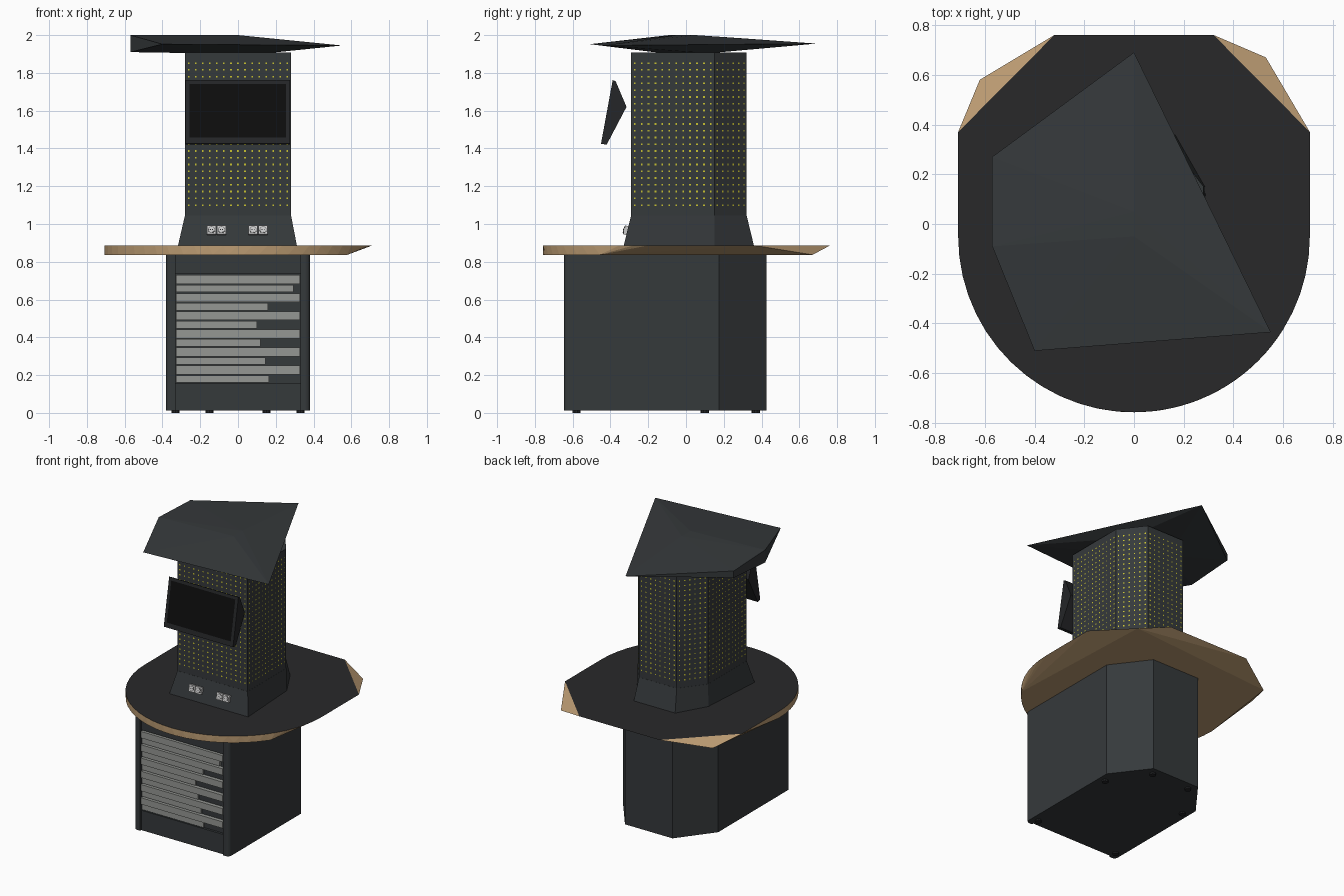
import bpy, bmesh, math
from mathutils import Vector, Matrix

if "Cube" in bpy.data.objects:
    bpy.data.objects.remove(bpy.data.objects["Cube"])


def mat(name, r, g, b):
    m = bpy.data.materials.new(name)
    m.diffuse_color = (r, g, b, 1)
    m.use_nodes = True
    m.node_tree.nodes["Principled BSDF"].inputs["Base Color"].default_value = m.diffuse_color
    return m


STEEL = mat("dark_steel", .036, .041, .044)
TOP = mat("dark_laminate", .022, .022, .023)
WOOD = mat("wood", .5, .33, .17)
GREY = mat("drawer_grey", .3, .31, .295)
YELLOW = mat("yellow", .6, .56, .03)
BLACK = mat("screen_black", .004, .004, .004)
FRAME = mat("frame_black", .018, .019, .021)
WHITE = mat("socket_white", .75, .75, .72)
HOLE = mat("socket_hole", .2, .2, .2)


def finish(name, bm, *mats):
    me = bpy.data.meshes.new(name)
    bmesh.ops.recalc_face_normals(bm, faces=bm.faces)
    bm.to_mesh(me)
    bm.free()
    ob = bpy.data.objects.new(name, me)
    bpy.context.collection.objects.link(ob)
    for m in mats:
        me.materials.append(m)
    return ob


def loft(name, low, high, m):
    """Closed solid between two matching rings of 3D points."""
    bm = bmesh.new()
    a = [bm.verts.new(p) for p in low]
    b = [bm.verts.new(p) for p in high]
    n = len(a)
    for i in range(n):
        j = (i + 1) % n
        bm.faces.new((a[i], a[j], b[j], b[i]))
    bm.faces.new(a[::-1])
    bm.faces.new(b)
    return finish(name, bm, m)


def prism(name, plan, z0, z1, m):
    return loft(name, [(x, y, z0) for x, y in plan], [(x, y, z1) for x, y in plan], m)


def box(name, x0, x1, y0, y1, z0, z1, m):
    return prism(name, [(x0, y0), (x1, y0), (x1, y1), (x0, y1)], z0, z1, m)


def hull(name, pts, *mats):
    bm = bmesh.new()
    for p in pts:
        bm.verts.new(p)
    r = bmesh.ops.convex_hull(bm, input=bm.verts)
    bmesh.ops.delete(bm, geom=[v for v in bm.verts if not v.link_faces], context='VERTS')
    bmesh.ops.dissolve_limit(bm, angle_limit=.01, verts=bm.verts, edges=bm.edges)
    bmesh.ops.recalc_face_normals(bm, faces=bm.faces)
    if len(mats) > 1:  # second material on faces pointing up
        for f in bm.faces:
            f.material_index = int(f.normal.z > .95)
    return finish(name, bm, *mats)


def plan(hw, front, side, back, bw):
    """Rectangle with chamfered back corners, counter-clockwise."""
    return [(-hw, front), (hw, front), (hw, side), (bw, back), (-bw, back), (-hw, side)]


# cabinet body, front posts and feet
prism("cabinet_body", plan(.38, -.615, .175, .425, .19), .012, .835, STEEL)
for s, side in ((-1, "left"), (1, "right")):
    arc = [(s * (.355 + .025 * math.cos(t)), -.62 - .025 * math.sin(t))
           for t in [math.pi / 2 * i / 5 for i in range(6)]]
    post = prism("cabinet_post_" + side, [(s * .33, -.60), (s * .38, -.60)] + arc + [(s * .33, -.645)],
                 .012, .835, STEEL)
for i, (x, y) in enumerate([(s * a, b) for s in (-1, 1) for a, b in ((.33, -.58), (.33, .1), (.15, .37))]):
    bm = bmesh.new()
    bmesh.ops.create_cone(bm, cap_ends=True, segments=10, radius1=.022, radius2=.022, depth=.014,
                          matrix=Matrix.Translation((x, y, .007)))
    finish(f"foot_{i}", bm, FRAME)
box("cabinet_head_rail", -.33, .33, -.632, -.61, .735, .835, STEEL)
box("cabinet_plinth", -.33, .33, -.632, -.61, .012, .155, STEEL)

# drawers: full-width pull strip above a shorter recessed face strip
for i, right in enumerate((.295, .16, .10, .12, .145, .165)):
    z = .729 - .0957 * i
    box(f"drawer_pull_{i}", -.327, .327, -.642, -.61, z - .047, z, GREY)
    box(f"drawer_face_{i}", -.327, right, -.63, -.61, z - .09, z - .052, GREY)

# tabletop: rounded front, clipped back, underside drawn in on the right
R, CY = .707, -.05


def arc_pts(a0, a1, n, z):
    angs = [math.radians(a0 + (a1 - a0) * i / n) for i in range(n + 1)]
    return [(R * math.cos(a), CY + R * math.sin(a), z) for a in angs]


hull("tabletop",
     arc_pts(180, 360, 28, .885)
     + [(s * x, y, .885) for s in (-1, 1) for x, y in ((.707, .37), (.32, .76))]
     + arc_pts(180, 325, 22, .837) + [(.53, .67, .837), (-.62, .58, .837)],
     WOOD, TOP)

# column and flared skirt
col = plan(.28, -.29, .15, .32, .15)
prism("column", col, .88, 1.908, STEEL)
foot = [(-.318, -.33), (.312, -.33), (.285, .15), (.165, .36), (-.165, .36), (-.285, .15)]
loft("column_skirt", [(x, y, .884) for x, y in foot], [(x * 1.003, y * 1.003, 1.045) for x, y in col], STEEL)

# pegboard dots on every wall of the column
bm = bmesh.new()
h = .0045
for k in range(6):
    p, q = Vector((*col[k], 0)), Vector((*col[(k + 1) % 6], 0))
    d = (q - p).normalized()
    out = Vector((d.y, -d.x, 0)) * .002
    n = round((q - p).length / .0365)
    for i in range(n):
        c = p.lerp(q, (i + .5) / n) + out
        for j in range(22):
            z = 1.10 + j * .0358
            bm.faces.new([bm.verts.new(c + d * (a * h) + Vector((0, 0, z + b * h)))
                          for a, b in ((-1, -1), (1, -1), (1, 1), (-1, 1))])
finish("pegboard_dots", bm, YELLOW)

# faceted roof
hull("roof", [(0, .69, 1.955), (.55, -.435, 1.945), (-.40, -.51, 1.952),
              (-.57, -.09, 2), (-.57, .27, 1.985), (0, .05, 2), (0, -.05, 2),
              (-.57, -.09, 1.91), (-.57, .27, 1.935)]
     + [(x, y, 1.904) for x in (-.2, .15) for y in (-.12, .12)], STEEL)

# tilted monitor: wedge-shaped housing with black display
prof = [(-.45, 1.425), (-.388, 1.762), (-.372, 1.755), (-.315, 1.62), (-.42, 1.42)]
loft("monitor_housing", [(-.278, y, z) for y, z in prof], [(.275, y, z) for y, z in prof], FRAME)
lo, hi = Vector((0, -.452, 1.425)), Vector((0, -.39, 1.762))
bm = bmesh.new()
bm.faces.new([bm.verts.new(lo.lerp(hi, t) + Vector((x, 0, 0)))
              for x, t in ((-.257, .1), (.254, .1), (.254, .94), (-.257, .94))])
finish("monitor_display", bm, BLACK)

# power sockets on the sloping front of the skirt
tilt = Matrix.Rotation(-math.atan2(.04, .16), 4, 'X')
for i, x in enumerate((-.14, -.087, .08, .133)):
    M = Matrix.Translation((x, -.314, .966)) @ tilt
    bm = bmesh.new()
    bmesh.ops.create_cube(bm, size=1, matrix=M @ Matrix.Diagonal((.048, .028, .048, 1)))
    finish(f"socket_plate_{i}", bm, WHITE)
    for nm, r, y, m in (("ring", .019, -.015, HOLE), ("well", .015, -.0165, WHITE)):
        bm = bmesh.new()
        bmesh.ops.create_cone(bm, cap_ends=True, segments=16, radius1=r, radius2=r, depth=.004,
                              matrix=M @ Matrix.Translation((0, y, 0)) @ Matrix.Rotation(math.pi / 2, 4, 'X'))
        finish(f"socket_{nm}_{i}", bm, m)
    for s in (-1, 1):
        bm = bmesh.new()
        bmesh.ops.create_cube(bm, size=1, matrix=M @ Matrix.Translation((s * .006, -.0185, 0))
                              @ Matrix.Diagonal((.005, .002, .005, 1)))
        finish(f"socket_pin_hole_{i}_{'a' if s < 0 else 'b'}", bm, FRAME)
